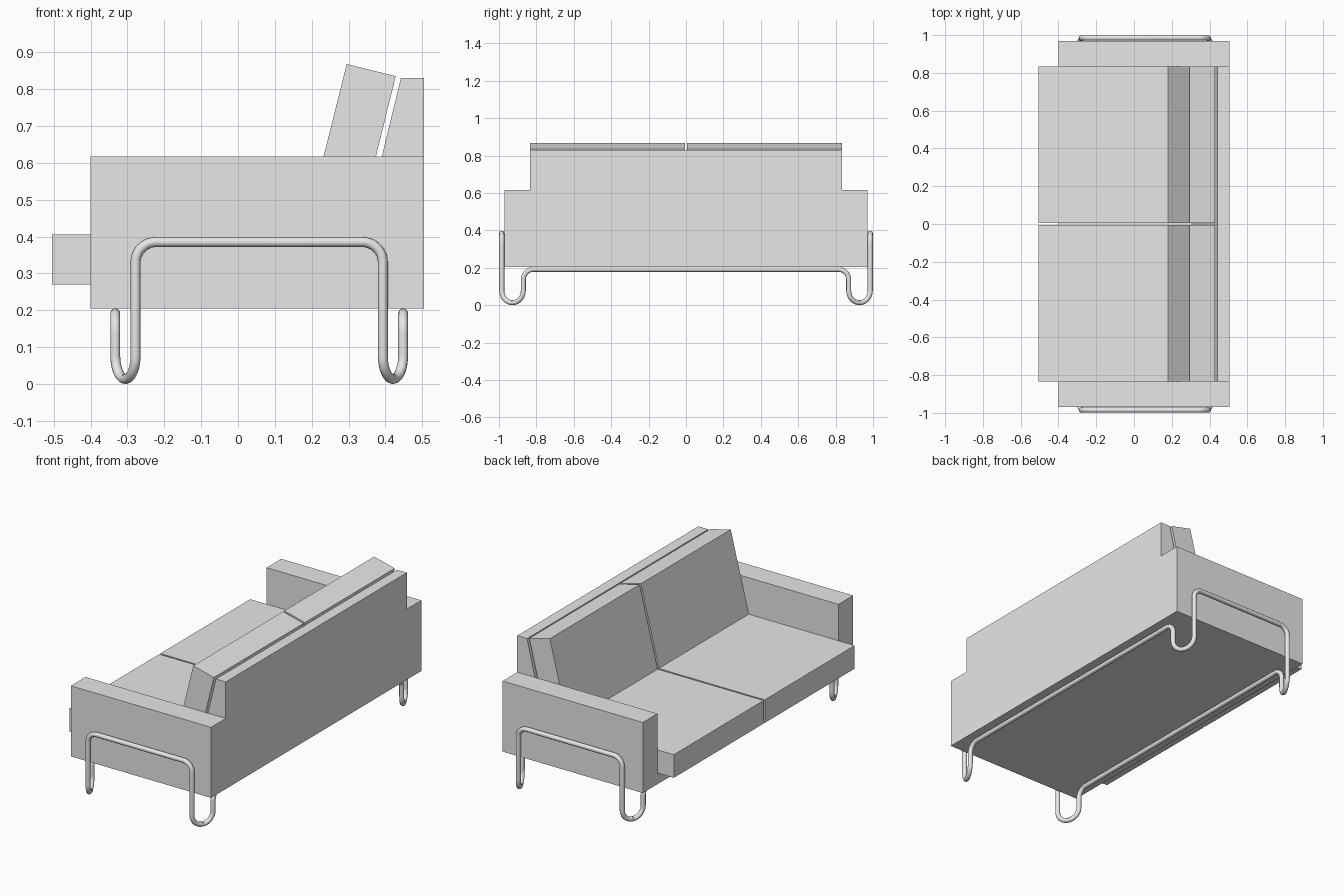
import bpy, bmesh, math
from mathutils import Vector

cube = bpy.data.objects.get("Cube")
if cube:
    bpy.data.objects.remove(cube, do_unlink=True)

grey = bpy.data.materials.new("plain_grey")
grey.use_nodes = True
grey.diffuse_color = (0.8, 0.8, 0.8, 1)
grey.node_tree.nodes["Principled BSDF"].inputs["Base Color"].default_value = (0.8, 0.8, 0.8, 1)


def link(name, mesh):
    obj = bpy.data.objects.new(name, mesh)
    mesh.materials.clear()
    mesh.materials.append(grey)
    bpy.context.collection.objects.link(obj)
    return obj


def prism(name, profile, y0, y1):
    """Extrude an (x, z) profile from y0 to y1."""
    bm = bmesh.new()
    face = bm.faces.new([bm.verts.new((x, y0, z)) for x, z in profile])
    ext = bmesh.ops.extrude_face_region(bm, geom=[face])
    verts = [g for g in ext["geom"] if isinstance(g, bmesh.types.BMVert)]
    bmesh.ops.translate(bm, verts=verts, vec=(0, y1 - y0, 0))
    bmesh.ops.recalc_face_normals(bm, faces=bm.faces)
    mesh = bpy.data.meshes.new(name)
    bm.to_mesh(mesh)
    bm.free()
    return link(name, mesh)


def rect(x0, x1, z0, z1):
    return [(x0, z0), (x1, z0), (x1, z1), (x0, z1)]


def fillet(corners, steps=10):
    """Round every corner (point, radius) of a closed 3D path."""
    path = []
    for i, (p, r) in enumerate(corners):
        a = (corners[i - 1][0] - p).normalized()
        b = (corners[(i + 1) % len(corners)][0] - p).normalized()
        half = a.angle(b) / 2
        centre = p + (a + b).normalized() * (r / math.sin(half))
        start = p + a * (r / math.tan(half)) - centre
        end = p + b * (r / math.tan(half)) - centre
        sweep = start.angle(end)
        for s in range(steps + 1):
            t = s / steps
            q = centre + (start * math.sin((1 - t) * sweep)
                          + end * math.sin(t * sweep)) / math.sin(sweep)
            if not path or (q - path[-1]).length > 1e-4:
                path.append(q)
    return path


# Base and sloping backrest in one profile
prism("base_and_backrest",
      [(-0.40, 0.205), (0.505, 0.205), (0.505, 0.83), (0.442, 0.83),
       (0.306, 0.27), (-0.40, 0.27)], -0.835, 0.835)

# Arms, seat cushions and leaning back cushions on both sides
for side, s in (("left", 1), ("right", -1)):
    prism(side + "_arm", rect(-0.40, 0.505, 0.205, 0.617), s * 0.835, s * 0.97)
    prism(side + "_seat_cushion", rect(-0.505, 0.30, 0.27, 0.405), s * 0.005, s * 0.834)
    prism(side + "_back_cushion",
          [(0.179, 0.405), (0.322, 0.405), (0.428, 0.835), (0.295, 0.868)],
          s * 0.006, s * 0.834)

# One continuous bent tube: side hoops, U-shaped feet and rails under the base
R = 0.0135
MID = 0.0575
HOOP, RAIL = 0.3355, 0.3905          # half spans in x of the hoops and rails
U = math.hypot(RAIL - HOOP, 0.985 - 0.87) / 2 - 1e-4
half_loop = [((HOOP, 0.985, 0.385), 0.055), ((HOOP, 0.985, R), U),
             ((RAIL, 0.87, R), U), ((RAIL, 0.87, 0.1915), 0.055),
             ((RAIL, -0.87, 0.1915), 0.055), ((RAIL, -0.87, R), U),
             ((HOOP, -0.985, R), U), ((HOOP, -0.985, 0.385), 0.055)]
corners = [(Vector((MID + k * x, k * y, z)), r) for k in (1, -1) for (x, y, z), r in half_loop]
points = fillet(corners)

curve = bpy.data.curves.new("tube_path", "CURVE")
curve.dimensions = "3D"
curve.bevel_depth = R
curve.bevel_resolution = 4
spline = curve.splines.new("POLY")
spline.points.add(len(points) - 1)
for sp, q in zip(spline.points, points):
    sp.co = (*q, 1)
spline.use_cyclic_u = True
path_obj = bpy.data.objects.new("tube_path", curve)
bpy.context.collection.objects.link(path_obj)
bpy.context.view_layer.update()
tube_mesh = bpy.data.meshes.new_from_object(
    path_obj.evaluated_get(bpy.context.evaluated_depsgraph_get()))
bpy.data.objects.remove(path_obj, do_unlink=True)
tube = link("tubular_leg_frame", tube_mesh)
for poly in tube.data.polygons:
    poly.use_smooth = True
